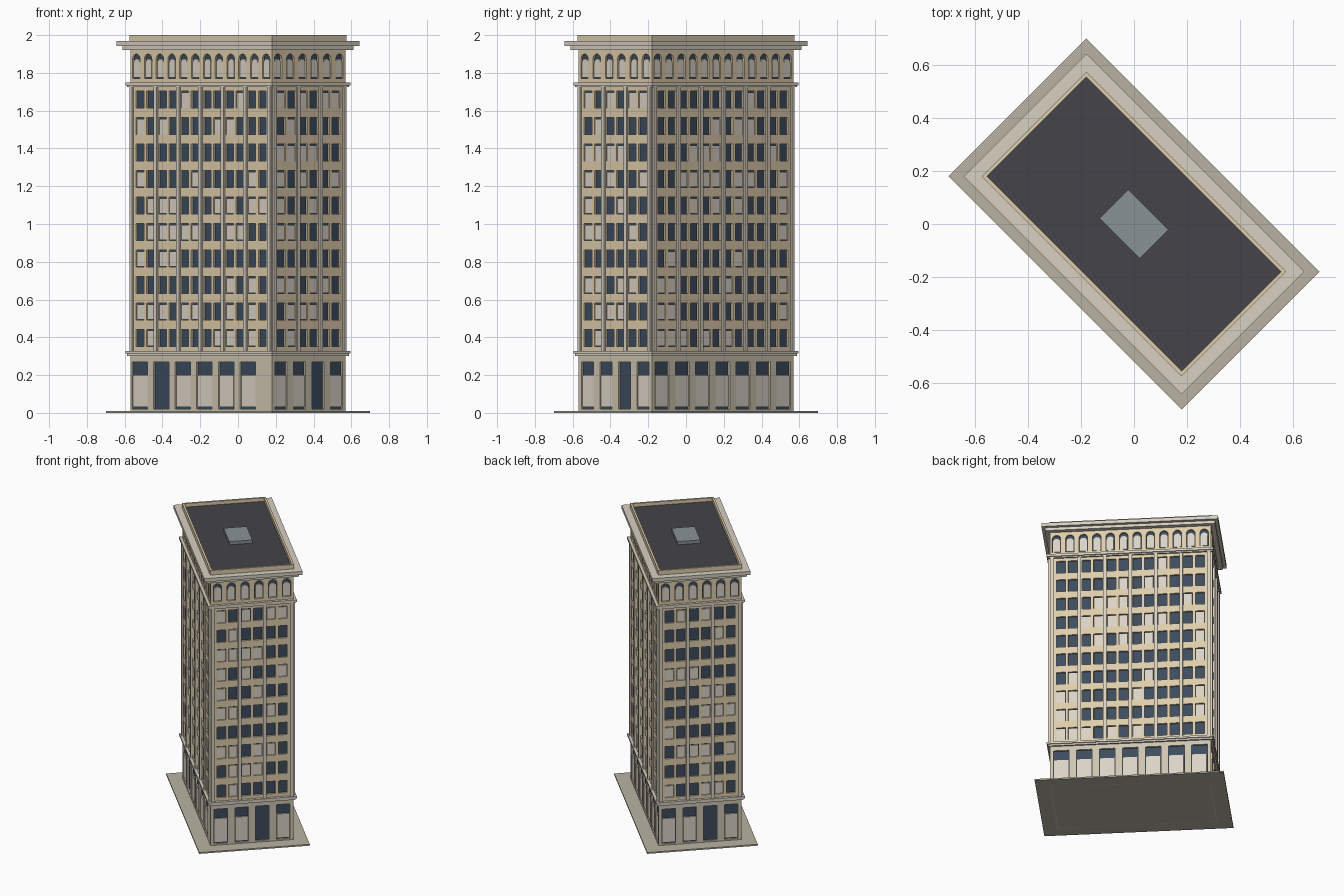
import bpy, bmesh, math, random
from mathutils import Matrix, Vector

if "Cube" in bpy.data.objects:
    bpy.data.objects.remove(bpy.data.objects["Cube"])

random.seed(7)
A, B = 0.53, 0.276          # half length / half width of the tower
D = 0.012                   # window recess
ROT = Matrix.Rotation(math.radians(-45), 4, 'Z')
COLORS = {
    "tan": (0.73, 0.61, 0.41, 1), "stone": (0.68, 0.63, 0.54, 1),
    "base": (0.62, 0.56, 0.44, 1), "glass": (0.045, 0.07, 0.11, 1),
    "blind": (0.70, 0.65, 0.56, 1), "roof": (0.058, 0.056, 0.065, 1),
    "paving": (0.48, 0.45, 0.36, 1), "metal": (0.25, 0.29, 0.31, 1),
}
MATS = {}
for key, col in COLORS.items():
    MATS[key] = bpy.data.materials.new(key)
    MATS[key].diffuse_color = col
parts = {}                  # part name -> (bmesh, material key)


def prism(name, mat, M, pts, v0, v1):
    """Extrude an outline in (u, z) of a facade from depth v0 to v1."""
    bm = parts.setdefault(name, (bmesh.new(), mat))[0]
    r0 = [bm.verts.new(M @ Vector((u, v0, z))) for u, z in pts]
    r1 = [bm.verts.new(M @ Vector((u, v1, z))) for u, z in pts]
    n = len(pts)
    fs = [bm.faces.new(r0), bm.faces.new(r1[::-1])]
    fs += [bm.faces.new((r0[i], r0[(i + 1) % n], r1[(i + 1) % n], r1[i])) for i in range(n)]
    bmesh.ops.recalc_face_normals(bm, faces=fs)


def panel(name, mat, M, u0, u1, z0, z1, v0, v1):
    prism(name, mat, M, [(u0, z0), (u1, z0), (u1, z1), (u0, z1)], v0, v1)


def slab(name, mat, a, b, z0, z1):
    """Box centred on the tower axis."""
    panel(name, mat, ROT, -a, a, z0, z1, -b, b)


def arch(u, w, z0, z1):
    """Round-headed outline from right foot over the top to left foot."""
    r = w / 2
    return [(u + r, z0)] + [(u + r * math.cos(math.pi * i / 10), z1 - r + r * math.sin(math.pi * i / 10))
                            for i in range(11)] + [(u - r, z0)]


def piers(name, mat, M, edge, openings, z0, z1):
    """Wall strips filling the gaps between (u, width) openings."""
    left = -edge
    for u, w in openings:
        panel(name, mat, M, left, u - w / 2, z0, z1, -D, 0)
        left = u + w / 2
    panel(name, mat, M, left, edge, z0, z1, -D, 0)


def facade(angle, h, dist, edge, shops, door, bays):
    n = Vector((math.sin(angle), -math.cos(angle), 0))
    u = Vector((0, 0, 1)).cross(n)
    M = ROT @ Matrix(((u.x, n.x, 0, n.x * dist), (u.y, n.y, 0, n.y * dist),
                      (0, 0, 1, 0), (0, 0, 0, 1)))
    # Ground floor shop fronts
    piers("ground_floor_wall", "base", M, edge, shops, 0.02, 0.27)
    panel("ground_floor_wall", "base", M, -edge, edge, 0, 0.02, -D, 0)
    panel("ground_floor_wall", "base", M, -edge, edge, 0.27, 0.31, -D, 0)
    for i, (c, w) in enumerate(shops):
        if i != door:
            panel("shop_blinds", "blind", M, c - w * .46, c + w * .46, 0.03, 0.2, -D, -0.004)
    # Paired office windows
    bay = 2 * (h - 0.028) / bays
    mids = [-h + 0.028 + bay * (i + 0.5) for i in range(bays)]
    wins = [(m + s * 0.039, 0.059) for m in mids for s in (-1, 1)]
    piers("office_wall", "tan", M, edge, wins, 0.32, 1.74)
    for c, w in wins:
        z = 0.32
        for row in range(10):
            zc = 0.397 + row * 0.1401
            panel("spandrels", "tan", M, c - w / 2, c + w / 2, z, zc - 0.045, -D, 0)
            z = zc + 0.045
            if random.random() < 0.3:
                panel("office_blinds", "blind", M, c - w * .46, c + w * .46,
                      zc - 0.043, zc + 0.038, -D, -0.004)
        panel("spandrels", "tan", M, c - w / 2, c + w / 2, z, 1.74, -D, 0)
    # Pilasters between bays and on the corners
    for i in range(bays + 1):
        p = -h + 0.028 + bay * i
        p += {0: -0.014, bays: 0.014}.get(i, 0)
        panel("pilasters", "stone", M, p - 0.011, p + 0.011, 0.32, 1.74, -0.004, 0.011)
    # Arcaded top storey
    cell = h / bays
    for i in range(2 * bays):
        c = -h + cell * (i + 0.5)
        l, r = max(c - cell / 2, -edge), min(c + cell / 2, edge)
        prism("arcade_wall", "tan", M, [(r, 1.77), (r, 1.93), (l, 1.93), (l, 1.77)]
              + arch(c, 0.056, 1.77, 1.9)[::-1], -D, 0)
        prism("arcade_blinds", "blind", M, arch(c, 0.046, 1.775, 1.875), -D, -0.004)
    panel("arcade_sill", "tan", M, -edge, edge, 1.74, 1.77, -D, 0)


def even(h, n, w):
    return [(-h + 2 * h * (i + 0.5) / n, w) for i in range(n)]


# Four facades
front_shops = [(-A + 2 * A * t, 0.116) for t in (0.066, 0.218, 0.371, 0.522, 0.676, 0.83)]
facade(0, A, B, A, front_shops, 1, 6)
facade(math.pi / 2, B, A, B - D, even(B, 4, 0.09), 2, 3)
facade(math.pi, A, B, A, even(A, 7, 0.104), None, 6)
facade(-math.pi / 2, B, A, B - D, even(B, 4, 0.09), 2, 3)

# Glass core behind all openings, paving below
slab("glass_core", "glass", A - D, B - D, 0.01, 1.95)
slab("paving", "paving", A + 0.092, B + 0.092, 0, 0.01)

# Horizontal mouldings: (name, overhang, bottom, top)
for name, o, z0, z1 in [("lower_belt_bed", 0.012, 0.302, 0.314), ("lower_belt", 0.019, 0.314, 0.328),
                        ("upper_belt_bed", 0.012, 1.724, 1.733), ("upper_belt", 0.019, 1.733, 1.75),
                        ("cornice_bed", 0.03, 1.922, 1.943), ("cornice", 0.051, 1.943, 1.968)]:
    slab(name, "stone", A + o, B + o, z0, z1)

# Roof deck, parapet and roof hatch
slab("roof_deck", "roof", A - 0.008, B - 0.008, 1.96, 1.975)
for s in (-1, 1):
    ya, yb = sorted((s * (B + 0.003), s * (B - 0.011)))
    panel("parapet", "tan", ROT, -A - 0.003, A + 0.003, 1.96, 2.0, ya, yb)
    xa, xb = sorted((s * (A + 0.003), s * (A - 0.011)))
    panel("parapet", "tan", ROT, xa, xb, 1.96, 2.0, -B + 0.011, B - 0.011)
slab("roof_hatch", "metal", 0.107, 0.077, 1.97, 1.998)

for name, (bm, mat) in parts.items():
    me = bpy.data.meshes.new(name)
    bm.to_mesh(me)
    bm.free()
    me.materials.append(MATS[mat])
    bpy.context.collection.objects.link(bpy.data.objects.new(name, me))

for m in bpy.data.materials:
    if m.users and not m.is_grease_pencil:
        m.use_nodes = True
        m.node_tree.nodes["Principled BSDF"].inputs["Base Color"].default_value = m.diffuse_color
